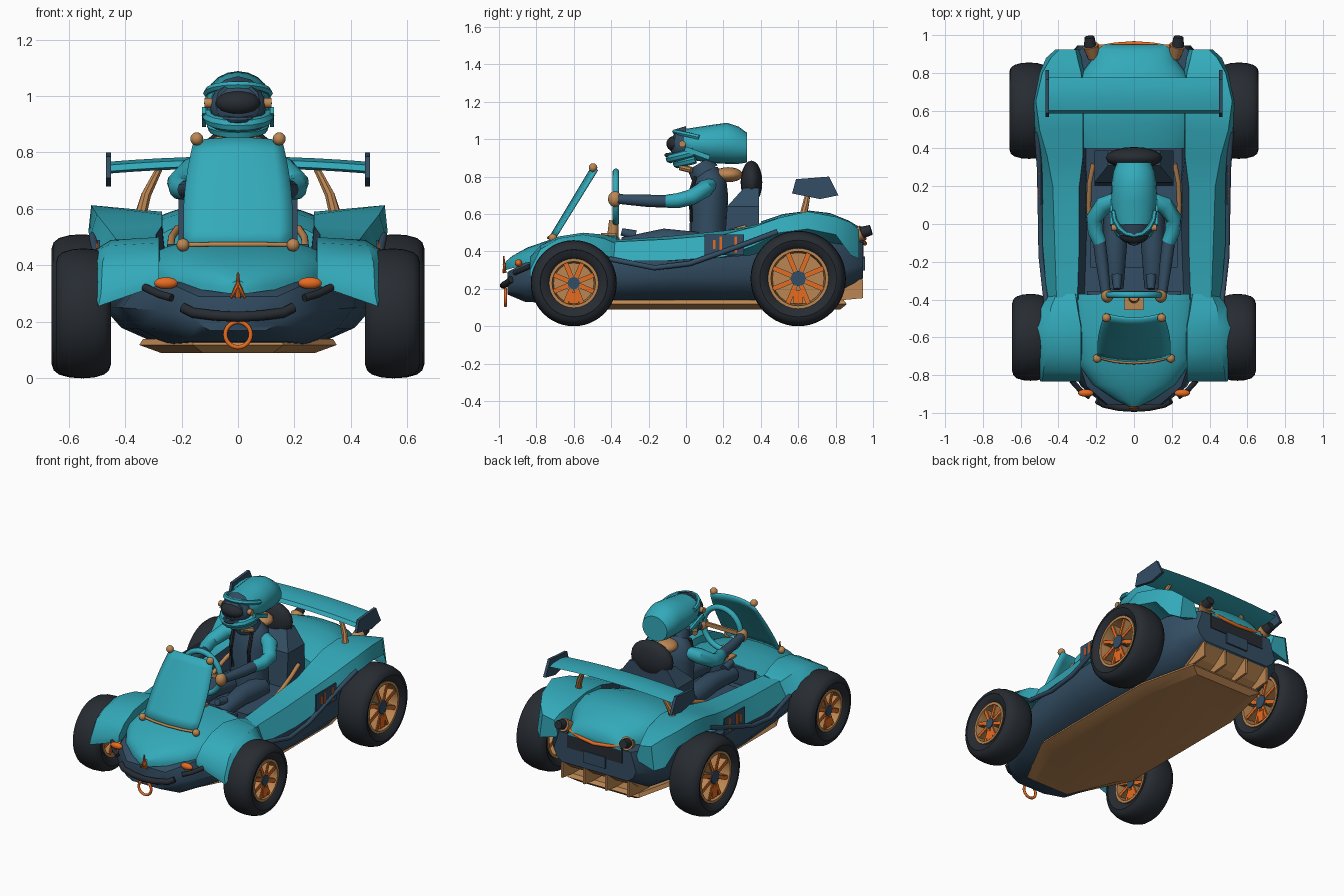
import bpy, bmesh, math
from mathutils import Vector, Matrix

if "Cube" in bpy.data.objects:
    bpy.data.objects.remove(bpy.data.objects["Cube"])


def material(name, col):
    m = bpy.data.materials.new(name)
    m.diffuse_color = (*col, 1)
    m.use_nodes = True
    m.node_tree.nodes["Principled BSDF"].inputs["Base Color"].default_value = m.diffuse_color
    return m


TEAL = material("teal paint", (0.033, 0.40, 0.49))
NAVY = material("navy", (0.033, 0.075, 0.125))
DARK = material("rubber black", (0.020, 0.025, 0.032))
TAN = material("bronze", (0.50, 0.24, 0.085))
ORANGE = material("orange", (0.82, 0.15, 0.015))


def build(name, verts, faces, mats, angle=35, rule=None, mods=()):
    me = bpy.data.meshes.new(name)
    me.from_pydata([tuple(v) for v in verts], [], faces)
    for m in mats if isinstance(mats, tuple) else (mats,):
        me.materials.append(m)
    if rule:
        for p in me.polygons:
            p.material_index = rule(p)
    bm = bmesh.new()
    bm.from_mesh(me)
    bmesh.ops.recalc_face_normals(bm, faces=bm.faces)
    bm.to_mesh(me)
    bm.free()
    ob = bpy.data.objects.new(name, me)
    bpy.context.collection.objects.link(ob)
    for kind, attrs in mods:
        md = ob.modifiers.new(kind.title(), kind)
        for k, v in attrs.items():
            setattr(md, k, v)
    if angle:
        for o in bpy.context.selected_objects:
            o.select_set(False)
        ob.select_set(True)
        bpy.context.view_layer.objects.active = ob
        bpy.ops.object.shade_smooth_by_angle(angle=math.radians(angle))
    return ob


def loft(name, rings, mats, angle=35, closed=True, caps=True, loop=False, **kw):
    n, m = len(rings[0]), len(rings)
    verts = [v for r in rings for v in r]
    faces = [(i % m * n + j, i % m * n + (j + 1) % n, (i + 1) % m * n + (j + 1) % n, (i + 1) % m * n + j)
             for i in range(m if loop else m - 1) for j in range(n if closed else n - 1)]
    if caps and closed and not loop:
        faces += [tuple(range(n)), tuple(range((m - 1) * n, m * n))]
    return build(name, verts, faces, mats, angle, **kw)


def tube(name, pts, radii, mat, n=12):
    pts = [Vector(p) for p in pts]
    if not isinstance(radii, (list, tuple)):
        radii = [radii] * len(pts)
    rings = []
    for i, p in enumerate(pts):
        t = pts[min(i + 1, len(pts) - 1)] - pts[max(i - 1, 0)]
        q = t.to_track_quat('Z', 'Y')
        rings.append([p + q @ Vector((radii[i] * math.cos(a * math.tau / n), radii[i] * math.sin(a * math.tau / n), 0))
                      for a in range(n)])
    return loft(name, rings, mat)


def box(name, c, size, mat, rot=None):
    r = rot or Matrix()
    v = [Vector(c) + r @ Vector((x * size[0] / 2, y * size[1] / 2, z * size[2] / 2))
         for x in (-1, 1) for y in (-1, 1) for z in (-1, 1)]
    return build(name, v, [(0, 1, 3, 2), (4, 5, 7, 6), (0, 1, 5, 4), (2, 3, 7, 6), (0, 2, 6, 4), (1, 3, 7, 5)], mat, 0)


def ball(name, c, r, mat, n=16):
    rings = [[(c[0] + r[0] * math.sin(b) * math.cos(a * math.tau / n), c[1] + r[1] * math.sin(b) * math.sin(a * math.tau / n),
               c[2] + r[2] * math.cos(b)) for a in range(n)] for b in [math.pi * (k + .05) / 10.1 for k in range(11)]]
    return loft(name, rings, mat, 60)


def lathe(name, c, prof, mat, n=32, axis='x'):
    # profile of (offset along axis, radius), closed into a ring
    def pt(o, r, a):
        return (c[0] + o, c[1] + r * math.cos(a), c[2] + r * math.sin(a)) if axis == 'x' else \
               (c[0] + r * math.cos(a), c[1] + o, c[2] + r * math.sin(a))
    return loft(name, [[pt(o, r, k * math.tau / n) for o, r in prof] for k in range(n)], mat, 40, loop=True)


def ring_y(name, c, R, r, mat):
    return lathe(name, c, [(r * math.cos(k * math.tau / 10), R + r * math.sin(k * math.tau / 10)) for k in range(10)],
                 mat, axis='y')


def dome(y, c, w, e, n=16):
    out = []
    for k in range(n + 1):
        a = -math.pi / 2 + math.pi * k / n
        s, co = math.sin(a), max(math.cos(a), 0)
        out.append((w * math.copysign(abs(s) ** .8, s), y, e + (c - e) * co ** .8))
    return out


# lower hull
hull = []
for y, zb, wb, zm, ws, zt, wt in [(-.955, .17, .10, .22, .16, .29, .14), (-.86, .13, .18, .24, .28, .34, .25),
        (-.62, .12, .24, .25, .41, .37, .33), (-.36, .12, .27, .25, .44, .36, .44), (0, .12, .28, .26, .485, .36, .475),
        (.34, .12, .28, .26, .485, .38, .465), (.6, .13, .27, .28, .42, .45, .40), (.75, .15, .26, .29, .39, .45, .38),
        (.86, .21, .26, .31, .37, .46, .35), (.945, .255, .24, .33, .30, .45, .26)]:
    half = [(wb, zb), (wb + (ws - wb) * .65, zb + (zm - zb) * .42), (ws, zm), (wt, zt)]
    hull.append([(x, y, z) for x, z in half] + [(-x, y, z) for x, z in reversed(half)])
loft("hull", hull, NAVY, 45)

# floor plate and rear diffuser
plan = [(.16, -.80), (.35, -.44), (.35, .48), (.26, .86)]
plan = plan + [(-x, y) for x, y in reversed(plan)]
loft("floor_plate", [[(x * k, y * j, z) for x, y in plan] for z, k, j in ((.09, .78, .96), (.118, 1, 1), (.14, .96, .98))], TAN, 20)
loft("diffuser_tray", [[(x, y, z) for y, z in ((.72, .12), (.85, .185), (.935, .25), (.92, .255), (.84, .20), (.72, .135))]
                       for x in (-.25, .25)], TAN, 0)
for i in range(4):
    loft("diffuser_fin", [[(-.24 + i * .16 + d, y, z) for y, z in ((.74, .125), (.84, .14), (.945, .15), (.945, .25), (.8, .25))]
                          for d in (-.007, .007)], TAN, 0)

# hood and rear deck
loft("hood", [dome(*s) for s in [(-.965, .345, .03, .30), (-.93, .375, .10, .31), (-.85, .42, .22, .325),
     (-.72, .465, .31, .35), (-.55, .495, .335, .37), (-.37, .485, .35, .37)]], TEAL)
loft("rear_deck", [dome(*s) for s in [(.40, .56, .32, .42), (.52, .60, .36, .44), (.66, .618, .36, .45),
     (.77, .605, .30, .44), (.87, .565, .225, .44), (.92, .535, .205, .44), (.95, .48, .195, .445)]], TEAL)
box("dashboard", (0, -.365, .42), (.5, .02, .11), NAVY)

# front fenders, side pods with rear fenders
FRONT = [(-.835, .28, .33, .28, .37, .485, .30, .495, .255), (-.78, .28, .34, .28, .43, .48, .41, .51, .33),
         (-.68, .27, .35, .28, .48, .46, .47, .515, .42), (-.55, .27, .35, .28, .50, .45, .49, .515, .45),
         (-.44, .28, .35, .30, .49, .44, .47, .49, .39), (-.37, .29, .35, .31, .47, .41, .44, .455, .34)]
PODS = [(-.40, .26, .35, .30, .46, .41, .45, .46, .35), (-.1, .25, .35, .29, .48, .42, .465, .485, .35),
        (.2, .25, .35, .29, .51, .43, .49, .485, .37), (.36, .25, .35, .27, .54, .46, .53, .50, .43),
        (.5, .25, .40, .27, .58, .50, .58, .525, .50), (.65, .25, .40, .27, .59, .52, .613, .53, .52),
        (.8, .25, .40, .28, .56, .485, .585, .50, .49), (.88, .26, .40, .30, .53, .44, .555, .465, .38),
        (.925, .28, .40, .31, .50, .395, .515, .415, .36)]
for s in (-1, 1):
    for name, data in (("front_fender", FRONT), ("side_pod", PODS)):
        rings = [[(s * d[k], d[0], d[k + 1]) for k in (1, 3, 5, 7)] for d in data]
        # cockpit side of the pods is dark trim
        loft(name, rings, (TEAL, NAVY), 36, rule=lambda p, nm=name: int(
            nm == "side_pod" and abs(p.center.x) < .3 and p.center.y < .45))
    tube("cockpit_trim", [(s * .235, .02, .42), (s * .24, .1, .45), (s * .235, .22, .50), (s * .215, .32, .53)], .013, TAN)
    tube("side_rail", [(s * .465, -.41, .36), (s * .492, -.17, .312), (s * .495, .02, .335), (s * .50, .29, .43),
                       (s * .515, .49, .505)], .014, NAVY)
    box("side_panel", (s * .494, .205, .435), (.009, .21, .11), NAVY)
    for k, h in ((-.055, .05), (-.02, .085), (.06, .085)):
        box("panel_stripe", (s * .500, .205 + k, .437), (.006, .013, h), ORANGE)

    # wheels
    for y, R, w0, w1, rim in ((-.6, .23, .45, .645, .128), (.6, .255, .45, .66, .158)):
        w, cx = (w1 - w0) / 2, s * (w0 + w1) / 2
        c = (cx, y, R)
        prof = [(-.7, rim), (-.88, rim + .02), (-.98, (rim + R) / 2), (-1, R - .05), (-.93, R - .028), (-.75, R - .013),
                (-.4, R - .003), (0, R)]
        prof = [(o * w, r) for o, r in prof + [(-o, r) for o, r in reversed(prof[:-1])]]
        lathe("tyre", c, prof + [(.4 * w, rim - .015), (-.4 * w, rim - .015)], DARK, 48)
        lathe("rim", c, [(-.8 * w, rim + .004), (-.8 * w, rim - .012), (0, rim - .022), (.8 * w, rim - .012), (.8 * w, rim + .004)], TAN)
        tube("rim_disc", [(cx - .02, y, R), (cx + .02, y, R)], rim - .02, TAN, 24)
        for k in range(8):
            m = Matrix.Rotation(k * math.tau / 8 + .39, 4, 'X')
            box("spoke", Vector(c) + m @ Vector((0, 0, rim * .55)), (1.35 * w, .026, rim * .78), TAN, m)
            box("spoke_stripe", Vector(c) + m @ Vector((0, 0, rim * .6)), (1.42 * w, .019, rim * .66), ORANGE, m)
        box("brake_caliper", (cx, y, R - rim * .62), (1.45 * w, .05, rim * .45), ORANGE)
        tube("hub", [(cx - .75 * w, y, R), (cx + .75 * w, y, R)], rim * .26, NAVY, 12)

    # front lamps and corner bars
    ball("front_lamp", (s * .255, -.895, .337), (.042, .02, .021), ORANGE)
    tube("corner_bar", [(s * .235, -.915, .285), (s * .28, -.885, .298), (s * .33, -.83, .322)], .014, DARK)

    # rear lamps
    tube("rear_lamp", [(s * .215, .88, .47), (s * .23, .945, .50)], [.028, .042], TAN, 16)
    tube("lamp_cap", [(s * .232, .94, .50), (s * .236, .99, .515)], [.032, .027], DARK, 16)

    # wing end plates and struts
    side = [(.567, .71), (.588, .786), (.765, .80), (.815, .70), (.717, .68)]
    loft("wing_end_plate", [[(s * x, y, z) for y, z in side] for x in (.45, .468)], NAVY, 0)
    tube("wing_strut", [(s * .35, .62, .56), (s * .325, .64, .65), (s * .275, .66, .75)], [.022, .018, .012], TAN, 8)

# wing blade
foil = [(.585, -.016), (.60, .006), (.66, .018), (.73, .016), (.775, .006), (.73, -.006), (.64, -.024)]
loft("wing_blade", [[(x, y, .768 - .09 * x * x + z) for y, z in foil] for x in [-.455 + .091 * i for i in range(11)]], TEAL)

# windscreen with corner knobs
screen = []
for i in range(9):
    t = i / 8
    w = .19 + .03 * t * (1 - t) * 2 - .035 * t
    screen.append([(w * u, -.725 + .225 * t + .025 * u * u, .475 + .375 * t - .012 * t * u * u)
                   for u in [k / 4 - 1 for k in range(9)]])
loft("windscreen", screen, TEAL, closed=False, mods=[('SOLIDIFY', {'thickness': .014, 'offset': 0})])
for s in (-1, 1):
    ball("screen_knob", (s * .195, -.712, .472), (.023,) * 3, TAN)
    ball("screen_knob", (s * .146, -.497, .848), (.023,) * 3, TAN)
tube("screen_bar", [(-.195, -.705, .472), (-.1, -.728, .474), (0, -.735, .474), (.1, -.728, .474), (.195, -.705, .472)], .008, TAN)

# nose bumper, tow ring and hood ornament
tube("front_bumper", [(-.195, -.935, .25), (-.16, -.955, .232), (-.08, -.972, .222), (0, -.977, .218), (.08, -.972, .222),
                      (.16, -.955, .232), (.195, -.935, .25)], .018, DARK)
ring_y("tow_ring", (0, -.965, .155), .045, .008, ORANGE)
for dx in (0, -.025, .025):
    tube("hood_ornament", [(0, -.97, .33 if dx else .285), (dx, -.975, .285 if dx else .375)], [.010, .004], ORANGE, 8)

# tail panel, trim and plate
box("tail_panel", (0, .935, .41), (.40, .03, .10), DARK)
tube("tail_trim", [(-.19, .935, .47), (-.1, .95, .452), (0, .957, .442), (.1, .95, .452), (.19, .935, .47)], .011, ORANGE)
box("tail_plate", (0, .95, .335), (.16, .012, .075), NAVY)

# seat and headrest
loft("seat_back", [[(x * k, y, z) for x, y in ((-.21, y0), (.21, y0), (.21, .39), (-.21, .39))]
                   for z, k, y0 in ((.36, 1, .2), (.64, 1, .22), (.74, .65, .31))], NAVY, 0)
box("seat_base", (0, .02, .385), (.46, .5, .06), NAVY)
ball("headrest", (0, .35, .77), (.15, .058, .115), DARK)
ball("headrest_pad", (0, .225, .81), (.085, .08, .04), TAN)

# steering wheel
ring_y("steering_wheel", (0, -.375, .69), .135, .018, TEAL)
box("steering_spoke", (0, -.375, .69), (.26, .015, .025), TAN)
tube("steering_column", [(0, -.395, .44), (0, -.385, .565)], [.032, .026], TAN)
box("column_mount", (0, -.415, .487), (.10, .08, .025), TAN)

# driver body
torso = []
for z, w, d, y in ((.40, .13, .10, .12), (.55, .12, .10, .12), (.70, .135, .10, .125), (.79, .12, .085, .13), (.85, .06, .05, .12)):
    torso.append([(w * math.cos(a * math.tau / 16), y + d * math.sin(a * math.tau / 16), z) for a in range(16)])
loft("driver_torso", torso, NAVY, 50)
tube("driver_collar", [(0, .10, .82), (0, .07, .87)], [.08, .07], NAVY, 16)
for s in (-1, 1):
    tube("harness_strap", [(s * .06, .03, .56), (s * .065, .02, .70), (s * .065, .05, .80)], .012, DARK, 6)
    tube("upper_arm", [(s * .10, .13, .755), (s * .16, .10, .735), (s * .21, .03, .69), (s * .205, -.04, .672), (s * .18, -.10, .668)],
         [.036, .048, .043, .04, .036], TEAL)
    tube("forearm", [(s * .185, -.08, .668), (s * .17, -.2, .67), (s * .15, -.36, .68)], [.034, .033, .026], NAVY)
    ball("glove", (s * .142, -.38, .68), (.033, .037, .042), TAN)
    tube("leg", [(s * .09, .10, .43), (s * .10, -.12, .46), (s * .10, -.34, .43)], [.07, .062, .045], NAVY)
    tube("boot", [(s * .09, -.27, .485), (s * .09, -.345, .505)], [.028, .02], NAVY)

# helmet shell
shell = []
for y, w, h, z in ((-.01, .095, .07, .985), (.03, .112, .085, .975), (.12, .12, .10, .974), (.22, .118, .11, .978),
                   (.28, .108, .10, .968), (.325, .09, .08, .955)):
    shell.append([(w * math.cos(a * math.tau / 20), y, z + h * math.sin(a * math.tau / 20)) for a in range(20)])
loft("helmet_shell", shell, TEAL, 40)
ball("helmet_face", (0, -.02, .965), (.10, .065, .085), NAVY)
ball("helmet_visor", (0, -.055, .975), (.08, .05, .044), DARK)
lathe("visor_frame", (0, -.04, .972), [(-.02, .068), (-.02, .08), (.04, .098), (.04, .075)], NAVY, 12, 'y')


# helmet chin guard, brow and side bolts
def bow(w, y0, y1, z, dz):
    return [(w * math.sin(a), y0 + (y1 - y0) * math.cos(a), z + dz * math.cos(a)) for a in [-1.57 + k * .3925 for k in range(9)]]


tube("chin_guard", bow(.105, .04, -.085, .93, -.035), .024, TEAL, 8)
tube("lower_jaw", bow(.085, .05, -.045, .895, -.025), .026, TEAL, 8)
tube("chin_vent", bow(.06, .0, -.105, .925, -.01), .011, NAVY, 8)
tube("brow_guard", bow(.11, .07, -.06, 1.01, .03), .014, TEAL, 6)
for s in (-1, 1):
    tube("helmet_bolt", [(s * .09, -.02, .975), (s * .118, -.02, .975)], .018, TAN)
    box("helmet_blade", (s * .12, .06, .925), (.015, .14, .025), TEAL, Matrix.Rotation(-.35, 4, 'X'))
    tube("neck_bolt", [(s * .05, -.03, .85), (s * .085, .03, .835)], .017, TAN, 8)
